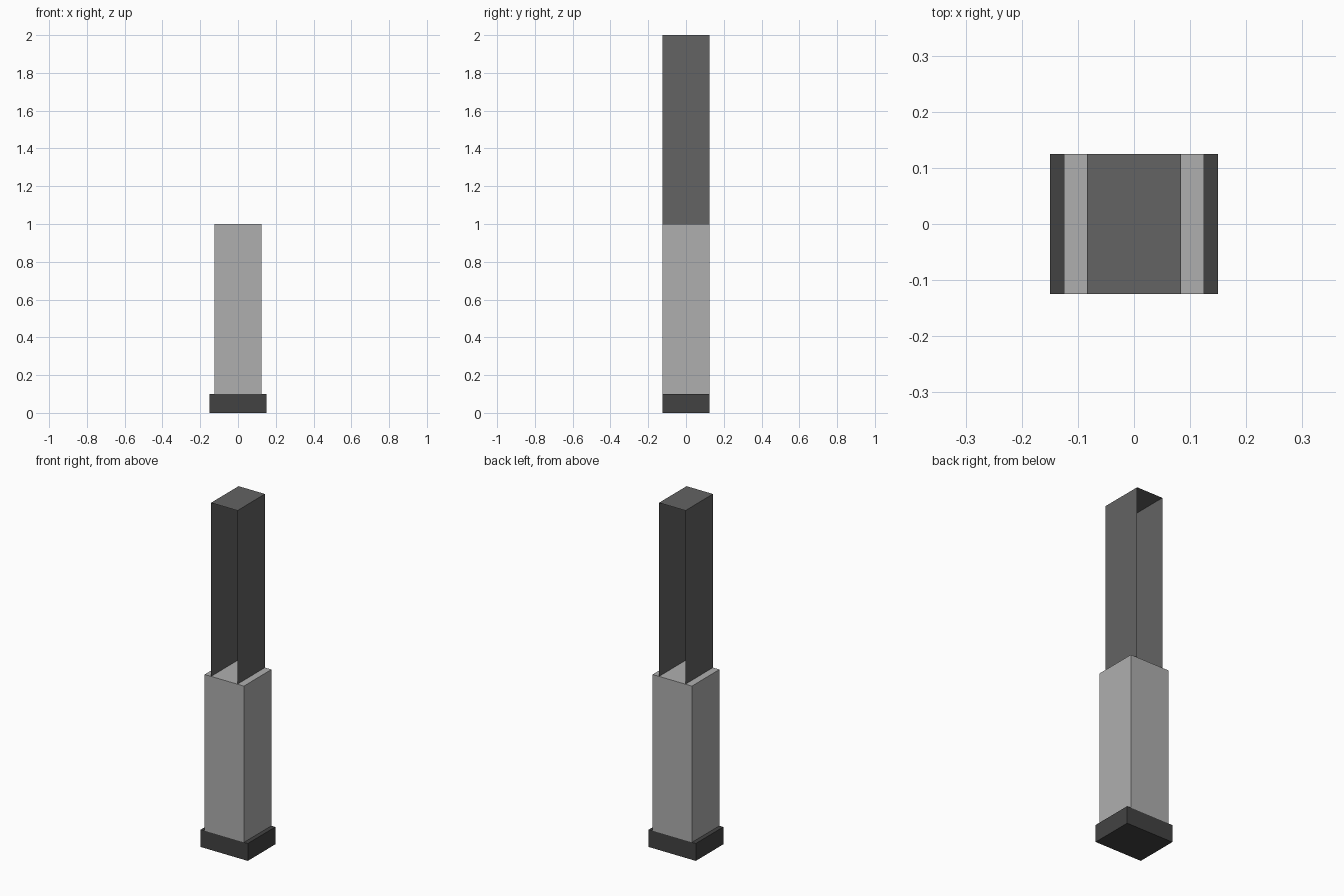
import bpy

if "Cube" in bpy.data.objects:
    bpy.data.objects.remove(bpy.data.objects["Cube"])


def material(name, value):
    m = bpy.data.materials.new(name)
    m.diffuse_color = (value, value, value, 1)
    m.use_nodes = True
    m.node_tree.nodes["Principled BSDF"].inputs["Base Color"].default_value = m.diffuse_color
    return m


def mesh_object(name, verts, faces, mat):
    me = bpy.data.meshes.new(name)
    me.from_pydata(verts, [], faces)
    ob = bpy.data.objects.new(name, me)
    bpy.context.collection.objects.link(ob)
    me.materials.append(mat)
    return ob


def box(name, width, depth, z0, z1, mat):
    bpy.ops.mesh.primitive_cube_add(size=1, location=(0, 0, (z0 + z1) / 2))
    ob = bpy.context.object
    ob.name = name
    ob.scale = (width, depth, z1 - z0)
    bpy.ops.object.transform_apply(location=False, rotation=False, scale=True)
    ob.data.materials.append(mat)
    return ob


DEPTH = 0.25
light = material("light_grey", 0.43)
mid = material("mid_grey", 0.125)
dark = material("dark_grey", 0.055)

# Foot plate and solid lower column
box("base", 0.30, DEPTH, 0.0, 0.1, dark)
box("lower_column", 0.25, DEPTH, 0.1, 1.0, light)

# Thin upside-down U channel, open at front, back and bottom
profile = [(0.084, 1.0), (0.084, 2.0), (-0.084, 2.0), (-0.084, 1.0)]
verts = [(x, y, z) for y in (-DEPTH / 2, DEPTH / 2) for x, z in profile]
faces = [(i, i + 4, i + 5, i + 1) for i in range(3)]
channel = mesh_object("upper_channel", verts, faces, mid)
channel.data.flip_normals()
